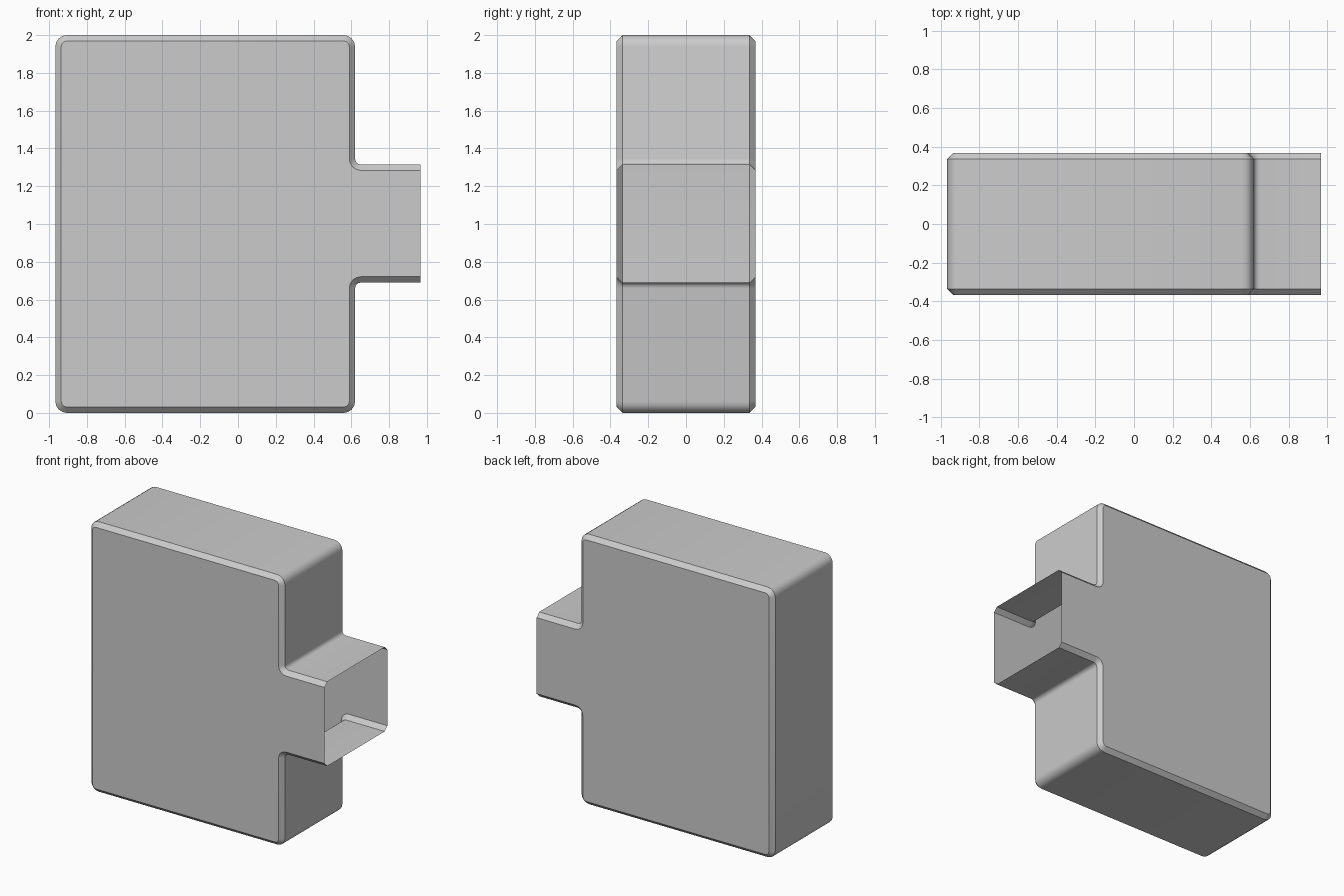
import bpy, bmesh
from math import pi, cos, sin

if "Cube" in bpy.data.objects:
    bpy.data.objects.remove(bpy.data.objects["Cube"])

HALF_DEPTH, CHAMFER, STEPS = 0.367, 0.031, 4
LEFT, SIDE, END = -0.967, 0.62, 0.967      # x of box left, box right, spout end
LOW, HIGH, TOP = 0.69, 1.315, 2.0          # z of spout bottom, spout top, box top
R_OUT, R_IN = 0.061, 0.03                  # rounded outer and inner corners


def arc(cx, cz, radius, start, end):
    angles = [start + (end - start) * i / STEPS for i in range(STEPS + 1)]
    return [(cx + radius * cos(a), cz + radius * sin(a)) for a in angles]


def outline(inset):
    """Side outline from spout top, round the box, to spout bottom."""
    r, q = R_OUT - inset, R_IN + inset
    xl, xr = LEFT + R_OUT, SIDE - R_OUT
    zb, zt = R_OUT, TOP - R_OUT
    pts = [(END, HIGH - inset)]
    pts += arc(SIDE + R_IN, HIGH + R_IN, q, 1.5 * pi, pi)
    pts += arc(xr, zt, r, 0, pi / 2)
    pts += arc(xl, zt, r, pi / 2, pi)
    pts += arc(xl, zb, r, pi, 1.5 * pi)
    pts += arc(xr, zb, r, 1.5 * pi, 2 * pi)
    pts += arc(SIDE + R_IN, LOW - R_IN, q, pi, pi / 2)
    pts.append((END, LOW + inset))
    return pts


# Hollow box with a side spout, open at the spout end
bm = bmesh.new()
layers = [(-HALF_DEPTH, CHAMFER), (CHAMFER - HALF_DEPTH, 0),
          (HALF_DEPTH - CHAMFER, 0), (HALF_DEPTH, CHAMFER)]
rings = [[bm.verts.new((x, y, z)) for x, z in outline(inset)] for y, inset in layers]

# Front and back panels
bm.faces.new(rings[0])
bm.faces.new(rings[-1][::-1])

# Chamfers and walls, leaving the spout mouth unfilled
for a, b in zip(rings, rings[1:]):
    for i in range(len(a) - 1):
        bm.faces.new((a[i + 1], a[i], b[i], b[i + 1]))

mesh = bpy.data.meshes.new("box_with_spout")
bm.to_mesh(mesh)
bm.free()
box = bpy.data.objects.new("box_with_spout", mesh)
bpy.context.collection.objects.link(box)
bpy.context.view_layer.objects.active = box
box.select_set(True)
bpy.ops.object.shade_smooth_by_angle()
